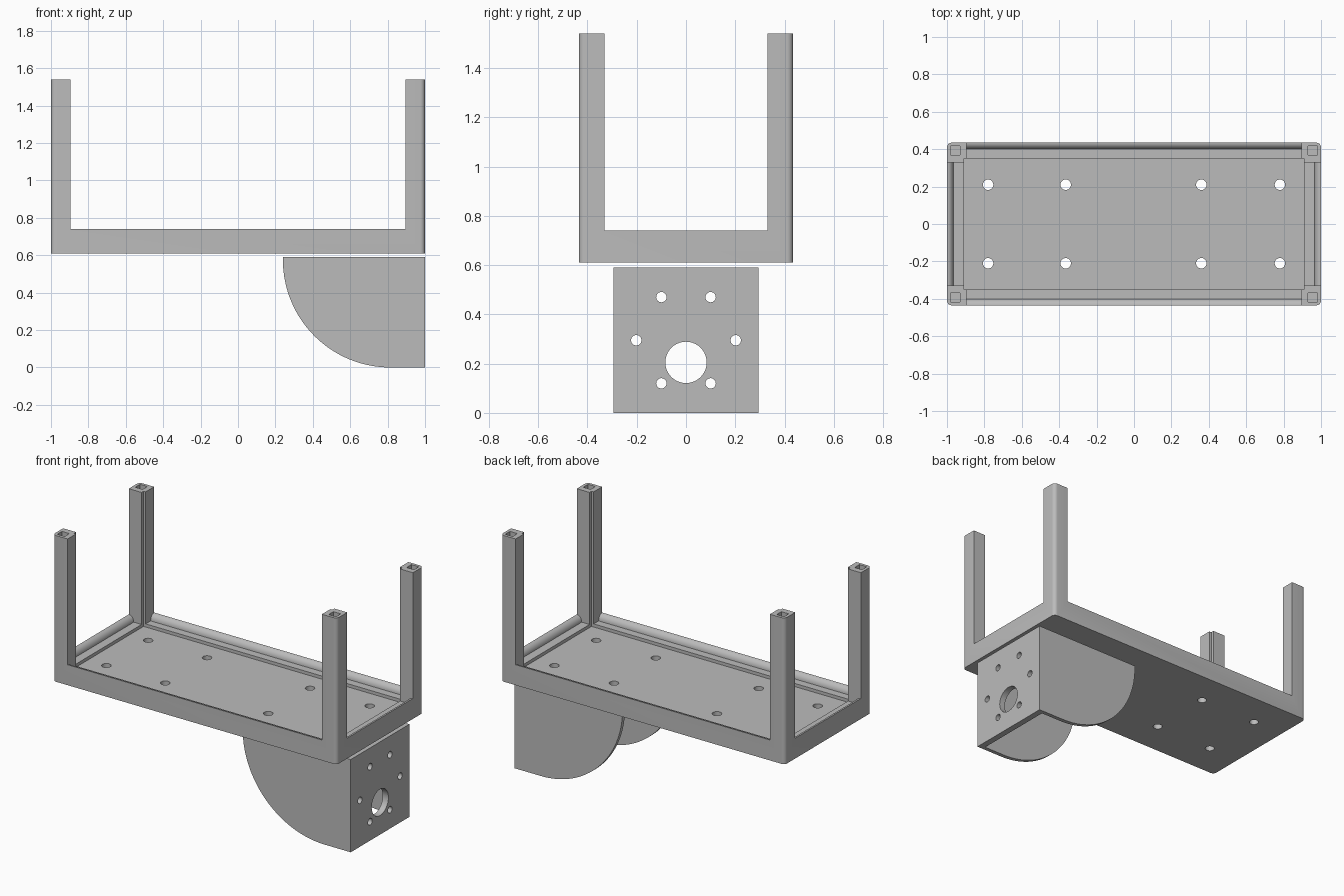
import bpy, bmesh, math
from mathutils import Vector

if "Cube" in bpy.data.objects:
    bpy.data.objects.remove(bpy.data.objects["Cube"])

grey = bpy.data.materials.new("plain grey")
grey.diffuse_color = (0.5, 0.5, 0.5, 1)
grey.use_nodes = True
grey.node_tree.nodes["Principled BSDF"].inputs["Base Color"].default_value = grey.diffuse_color


def prisms(name, shapes, axis, lo, hi):
    """Extrude closed 2D outlines along an axis; outlines are (y,z), (x,z) or (x,y)."""
    def place(p, d):
        return {"x": (d, p[0], p[1]), "y": (p[0], d, p[1]), "z": (p[0], p[1], d)}[axis]
    bm = bmesh.new()
    for pts in shapes:
        face = bm.faces.new([bm.verts.new(place(p, lo)) for p in pts])
        top = bmesh.ops.extrude_face_region(bm, geom=[face])["geom"]
        move = Vector(place((0, 0), hi - lo))
        bmesh.ops.translate(bm, vec=move, verts=[v for v in top if isinstance(v, bmesh.types.BMVert)])
    bmesh.ops.recalc_face_normals(bm, faces=bm.faces)
    mesh = bpy.data.meshes.new(name)
    bm.to_mesh(mesh)
    bm.free()
    mesh.materials.append(grey)
    obj = bpy.data.objects.new(name, mesh)
    bpy.context.collection.objects.link(obj)
    return obj


def rect(x0, x1, y0, y1):
    return [(x0, y0), (x1, y0), (x1, y1), (x0, y1)]


def arc(cx, cy, rx, ry, a0, a1, n):
    return [(cx + rx * math.cos(math.radians(a0 + (a1 - a0) * i / n)),
             cy + ry * math.sin(math.radians(a0 + (a1 - a0) * i / n))) for i in range(n + 1)]


def circle(cx, cy, r, n=24):
    return arc(cx, cy, r, r, 0, 360, n)[:-1]


def cut(obj, cutter):
    mod = obj.modifiers.new("cut", "BOOLEAN")
    mod.operation, mod.solver, mod.object = "DIFFERENCE", "EXACT", cutter
    bpy.context.view_layer.objects.active = obj
    bpy.ops.object.modifier_apply(modifier=mod.name)
    bpy.data.objects.remove(cutter)


def finish(obj):
    bpy.ops.object.select_all(action="DESELECT")
    obj.select_set(True)
    bpy.context.view_layer.objects.active = obj
    bpy.ops.object.shade_smooth_by_angle(angle=math.radians(30))


HX, HY = 1.0, 0.435            # tray half sizes
BASE, FLOOR, LEDGE, RIM, TOP = 0.61, 0.68, 0.70, 0.74, 1.54

# Tray with four posts: a rounded block, carved from above
r = 0.025
outline = []
for sx, sy, a in ((1, 1, 0), (-1, 1, 90), (-1, -1, 180), (1, -1, 270)):
    outline += arc(sx * (HX - r), sy * (HY - r), r, r, a, a + 90, 6)
tray = prisms("tray_with_posts", [outline], "z", BASE, TOP)


def slot(half):
    """Opening between posts, leaving a rounded rim and a ledge below."""
    side = arc(half, LEDGE, 0.035, RIM - LEDGE, 180, 90, 8) + [(half + 0.5, RIM), (half + 0.5, 2)]
    return side + [(-x, z) for x, z in reversed(side)]


cut(tray, prisms("slot_long", [slot(HY)], "x", -0.895, 0.895))
cut(tray, prisms("slot_short", [slot(HX)], "y", -0.33, 0.33))

# Shallow floor pocket, which also notches the inner corner of each post
cut(tray, prisms("pocket", [rect(-0.91, 0.91, -0.35, 0.35)], "z", FLOOR, 2))

# Square sockets in the post tops
cut(tray, prisms("sockets", [rect(x - 0.026, x + 0.026, y - 0.024, y + 0.024)
                             for x in (-0.955, 0.955) for y in (-0.392, 0.392)], "z", TOP - 0.1, 2))

# Screw holes through the floor
cut(tray, prisms("floor_holes", [circle(x, y, 0.028) for x in (-0.78, -0.365, 0.36, 0.78)
                                 for y in (-0.21, 0.21)], "z", 0.5, 0.8))
finish(tray)

# Bracket below: quarter-round side profile, hollowed from the bottom and the inner end
R = 0.575
profile = [(1.0, 0.0), (1.0, 0.59), (0.24, 0.59)] + arc(0.24 + R, R, R, R, 180, 270, 32)
bracket = prisms("motor_bracket", [profile], "y", -0.295, 0.295)
cut(bracket, prisms("hollow", [rect(-0.5, 0.96, -0.5, 0.565)], "y", -0.27, 0.27))

# Matching screw holes in the bracket top
cut(bracket, prisms("top_holes", [circle(x, y, 0.028) for x in (0.36, 0.78)
                                  for y in (-0.21, 0.21)], "z", 0.5, 0.7))

# Shaft hole and ring of screw holes in the end plate
ends = [circle(0, 0.205, 0.084, 40)]
for y, z in ((0.1, 0.12), (0.202, 0.295), (0.1, 0.47)):
    ends += [circle(s * y, z, 0.021) for s in (-1, 1)]
cut(bracket, prisms("end_holes", ends, "x", 0.9, 1.1))
finish(bracket)
